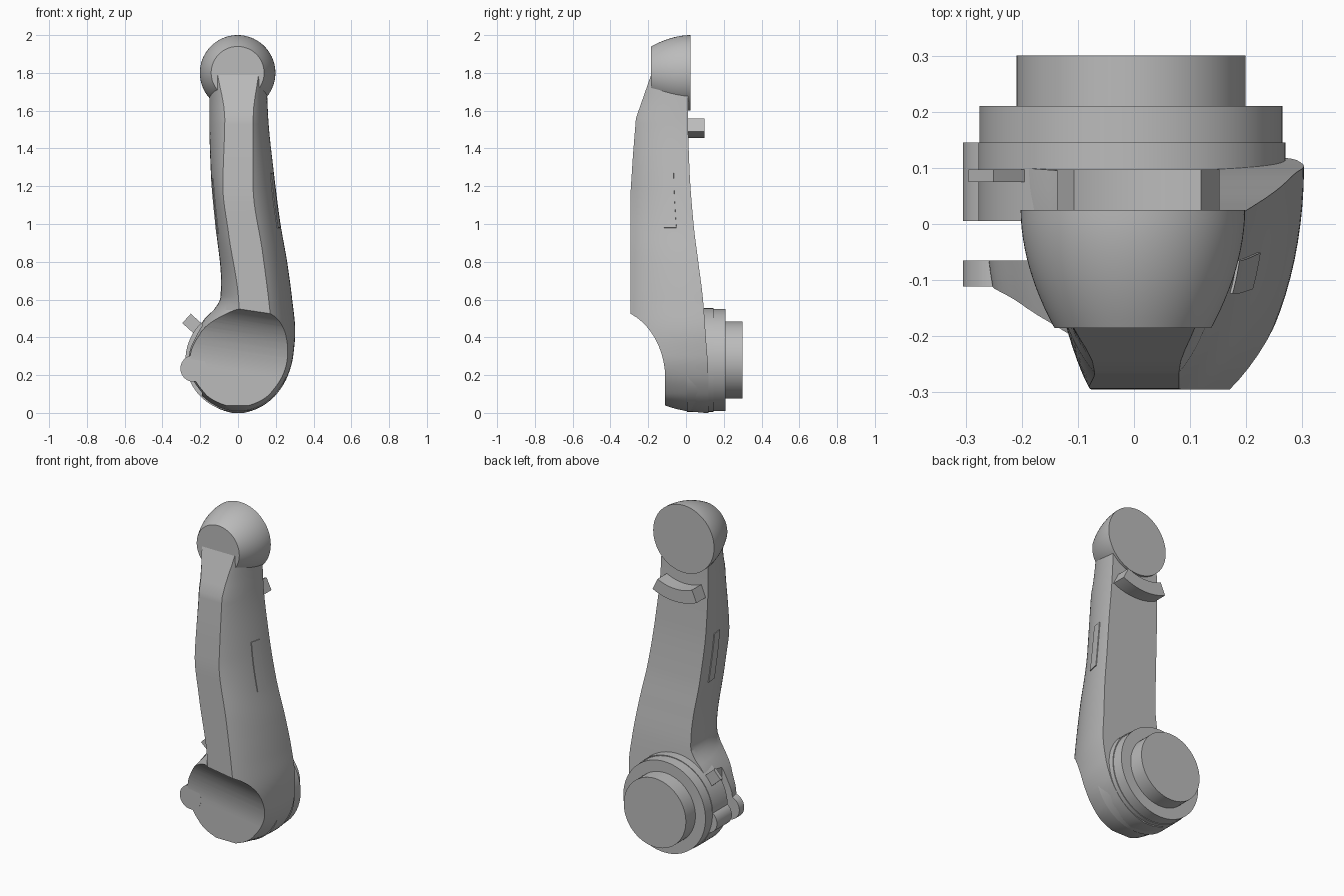
import bpy, bmesh
from math import sin, cos, radians, pi
from mathutils import Matrix, Vector

cube = bpy.data.objects.get("Cube")
if cube:
    bpy.data.objects.remove(cube, do_unlink=True)

grey = bpy.data.materials.new("satin_grey")
grey.use_nodes = True
grey.diffuse_color = (0.5, 0.5, 0.5, 1)
grey.node_tree.nodes["Principled BSDF"].inputs["Base Color"].default_value = grey.diffuse_color


def activate(ob):
    bpy.ops.object.select_all(action="DESELECT")
    ob.select_set(True)
    bpy.context.view_layer.objects.active = ob


def smooth(ob):
    activate(ob)
    bpy.ops.object.shade_smooth_by_angle(angle=radians(18))


def make(name, bm):
    bmesh.ops.recalc_face_normals(bm, faces=bm.faces)
    me = bpy.data.meshes.new(name)
    bm.to_mesh(me)
    bm.free()
    me.materials.append(grey)
    ob = bpy.data.objects.new(name, me)
    bpy.context.collection.objects.link(ob)
    return ob


def loft(rings, closed=True, caps=True):
    """Skin a list of equal-length point rings."""
    bm = bmesh.new()
    vs = [[bm.verts.new(p) for p in ring] for ring in rings]
    n = len(vs[0])
    for a, b in zip(vs, vs[1:]):
        for i in range(n if closed else n - 1):
            j = (i + 1) % n
            bm.faces.new((a[i], a[j], b[j], b[i]))
    if caps:
        bm.faces.new(vs[0])
        bm.faces.new(vs[-1])
    return bm


def turned(name, x, z, profile, n=72):
    """Solid of revolution about an axis along y; profile holds (radius, y)."""
    rings = [[(x + r * cos(2 * pi * i / n), y, z + r * sin(2 * pi * i / n))
              for i in range(n)] for r, y in profile]
    ob = make(name, loft(rings))
    smooth(ob)
    return ob


def box(name, centre, size, turn=0):
    bm = bmesh.new()
    bmesh.ops.create_cube(bm, size=1, matrix=Matrix.Translation(centre)
                          @ Matrix.Rotation(turn, 4, "Y") @ Matrix.Diagonal((*size, 1)))
    return make(name, bm)


def cut(ob, cutter):
    cutter.hide_render = True
    mod = ob.modifiers.new("cut", "BOOLEAN")
    mod.operation, mod.solver, mod.object = "DIFFERENCE", "EXACT", cutter
    activate(ob)
    bpy.ops.object.modifier_apply(modifier=mod.name)
    bpy.data.objects.remove(cutter, do_unlink=True)


def curve(pts, z):
    """Monotone cubic through (z, value) pairs."""
    d = [(b[1] - a[1]) / (b[0] - a[0]) for a, b in zip(pts, pts[1:])]
    m = [d[0]] + [2 * p * q / (p + q) if p * q > 0 else 0 for p, q in zip(d, d[1:])] + [d[-1]]
    k = 0
    while k < len(d) - 1 and z > pts[k + 1][0]:
        k += 1
    h = pts[k + 1][0] - pts[k][0]
    t = (z - pts[k][0]) / h
    return ((1 + 2 * t) * (1 - t) ** 2 * pts[k][1] + t * (1 - t) ** 2 * h * m[k]
            + t * t * (3 - 2 * t) * pts[k + 1][1] + t * t * (t - 1) * h * m[k + 1])


# Arm outlines along the height
RIGHT = [(0, .03), (.01, .07), (.04, .135), (.1, .205), (.2, .265), (.3, .292), (.43, .303),
         (.6, .287), (.8, .26), (1, .225), (1.27, .19), (1.56, .16), (1.8, .15)]
LEFT = [(0, -.03), (.01, -.07), (.04, -.135), (.1, -.205), (.2, -.262), (.3, -.27), (.43, -.22),
        (.5, -.175), (.55, -.125), (.61, -.093), (.7, -.09), (1, -.12), (1.3, -.145),
        (1.56, -.152), (1.8, -.15)]
FRONT_RIGHT = [(0, .01), (.1, .12), (.3, .19), (.53, .17), (.85, .13), (1.2, .08), (1.56, .08), (1.8, .11)]
FRONT_LEFT = [(0, -.01), (.1, -.13), (.3, -.2), (.43, -.14), (.55, .005), (.95, -.05),
              (1.2, -.08), (1.56, -.07), (1.8, -.11)]
FRONT = [(0, .1), (.01, 0), (.04, -.11), (.1, -.2), (.25, -.28), (.53, -.295), (1.1, -.295),
         (1.3, -.285), (1.56, -.265)]
BACK = [(0, .12), (.2, .118), (.4, .105), (.6, .09), (.8, .065), (1, .04), (1.3, .018), (1.6, .01), (1.8, .01)]
SWEEP = radians(60)


def flank(z, a, side):
    """Point on the bulging flank: a runs from the back edge (0) to the front crease."""
    outer, inner = (RIGHT, FRONT_RIGHT) if side > 0 else (LEFT, FRONT_LEFT)
    xo, xi = curve(outer, z), curve(inner, z)
    yb = curve(BACK, z)
    yf = curve(FRONT, z) if z <= 1.56 else -.265 + .35 * (z - 1.56)
    c = cos(SWEEP)
    return Vector((xi + (xo - xi) * (cos(a) - c) / (1 - c), yb + (yf - yb) * sin(a) / sin(SWEEP), z))


# Arm body
levels = [1.56 * (i / 70) ** 1.4 for i in range(71)] + [1.62, 1.68, 1.74, 1.8]
steps = [SWEEP * i / 14 for i in range(15)]
arm = make("arm_body", loft([[flank(z, a, 1) for a in steps]
                             + [flank(z, a, -1) for a in reversed(steps)] for z in levels]))

# Scooped front of the hub
arc = [(-.36 + .25 * cos(t * pi / 48), .2 + .345 * sin(t * pi / 48)) for t in range(25)]
scoop = [(-.11, -.2)] + arc + [(-.6, arc[-1][1]), (-.6, -.2)]
cut(arm, make("scoop_cutter", loft([[(x, y, z - .15 * (x - .12)) for y, z in scoop] for x in (-.5, .5)])))

# Clamp slot in the hub's side
cut(arm, box("slot_cutter", (-.34, -.03, .28), (.3, .07, .64)))
smooth(arm)

# Hub discs behind the arm
turned("hub_collar", -.004, .28, [(.274, .005), (.274, .145)])
turned("hub_flange", -.005, .28, [(.27, .14), (.27, .21)])
turned("hub_boss", -.005, .28, [(.204, .2), (.204, .3)])

# Clamp lugs either side of the slot
for name, y0, y1 in (("front_lug", -.111, -.065), ("rear_lug", .005, .145)):
    turned(name, -.235, .235, [(.07, y0), (.07, y1)], 48)

# Stop tab on the hub
box("stop_tab", (-.228, .086, .46), (.12, .022, .067), radians(42))

# Domed head
dome = [(.2 - .06 * (i / 12) ** 1.9, .025 - .21 * i / 12) for i in range(13)]
turned("head_dome", -.002, 1.8, dome)

# Curved hook behind the head
hook = []
for i in range(17):
    a = radians(-23.4 + 49.6 * i / 16)
    hook.append([(r * sin(a), y, 1.8 - r * cos(a))
                 for r, y in ((.27, 0), (.345, 0), (.345, .097), (.27, .097))])
smooth(make("rear_hook", loft(hook)))

# Thin plates on both flanks
for name, side, z0 in (("left_plate", 1, .98), ("right_plate", -1, .95)):
    rows = [[flank(z0 + .29 * i / 8, .24 + .035 * j, side) for j in range(6)] for i in range(9)]
    plate = make(name, loft(rows, closed=False, caps=False))
    mod = plate.modifiers.new("thickness", "SOLIDIFY")
    mod.thickness, mod.offset = .009, 0
    activate(plate)
    bpy.ops.object.modifier_apply(modifier=mod.name)
    smooth(plate)
